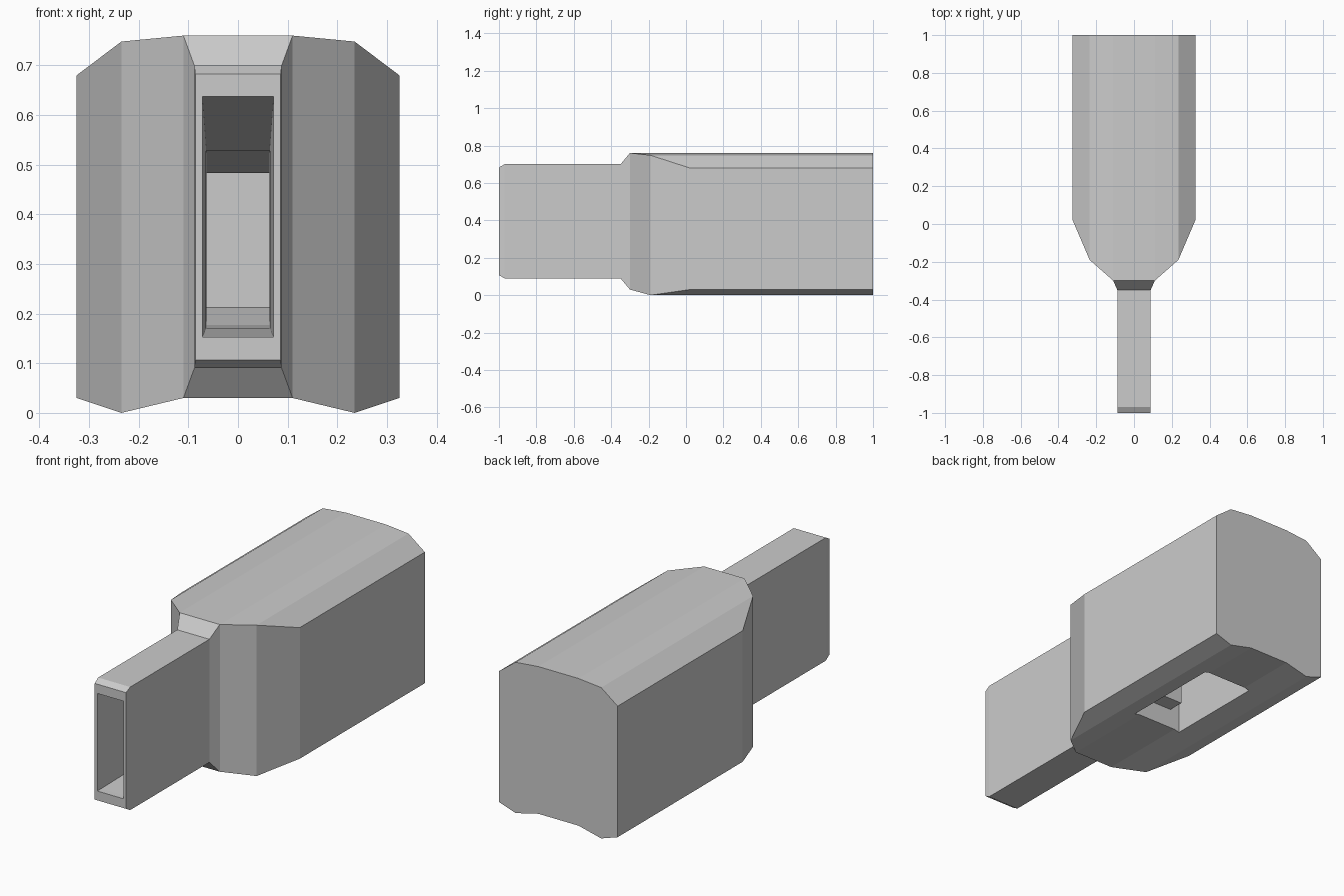
import bpy, bmesh

if "Cube" in bpy.data.objects:
    bpy.data.objects.remove(bpy.data.objects["Cube"])


def make_object(name, bm):
    bmesh.ops.recalc_face_normals(bm, faces=bm.faces)
    mesh = bpy.data.meshes.new(name)
    bm.to_mesh(mesh)
    bm.free()
    ob = bpy.data.objects.new(name, mesh)
    bpy.context.collection.objects.link(ob)
    return ob


def skin_rings(name, rings):
    """Closed skin through rings that have equal point counts."""
    bm = bmesh.new()
    loops = [[bm.verts.new(p) for p in ring] for ring in rings]
    n = len(loops[0])
    for a, b in zip(loops, loops[1:]):
        for i in range(n):
            j = (i + 1) % n
            bm.faces.new((a[i], a[j], b[j], b[i]))
    bm.faces.new(loops[0])
    bm.faces.new(loops[-1])
    return make_object(name, bm)


def box_loft(name, sections):
    """Loft rectangles given as (y, half width, bottom z, top z)."""
    return skin_rings(name, [[(-w, y, b), (w, y, b), (w, y, t), (-w, y, t)]
                             for y, w, b, t in sections])


# Body: faceted cross-section whose columns start further back toward the sides
half = [(0.11, 0.03, 0.76, -0.30), (0.235, 0.0, 0.748, -0.19), (0.325, 0.03, 0.68, 0.02)]
columns = [(-x, b, t, y) for x, b, t, y in reversed(half)] + half
bm = bmesh.new()
rings = []
for x, b, t, y in columns:
    rings.append([bm.verts.new(p) for p in ((x, y, b), (x, 1, b), (x, 1, t), (x, y, t))])
for a, c in zip(rings, rings[1:]):
    for i in (0, 2, 3):
        j = (i + 1) % 4
        bm.faces.new((a[i], a[j], c[j], c[i]))
bm.faces.new(rings[0])
bm.faces.new(rings[-1])
# single flat back
bm.faces.new([r[1] for r in rings] + [r[2] for r in reversed(rings)])
body = make_object("body", bm)

# Neck with flared collar, chamfered tip and an inner end inside the chamber
neck = box_loft("neck", [
    (0.25, 0.085, 0.13, 0.57), (-0.28, 0.085, 0.13, 0.57),
    (-0.30, 0.11, 0.03, 0.76), (-0.35, 0.088, 0.09, 0.70),
    (-0.97, 0.088, 0.09, 0.70), (-1.0, 0.086, 0.107, 0.683)])

# Chamber open at the underside, and the tapering slot in the neck
chamber = box_loft("chamber_cutter", [(0.17, 0.137, -0.1, 0.62), (0.69, 0.137, -0.1, 0.62)])
slot = box_loft("slot_cutter", [
    (-1.1, 0.072, 0.153, 0.637), (-0.97, 0.072, 0.153, 0.637),
    (-0.35, 0.064, 0.17, 0.528), (0.1, 0.063, 0.177, 0.483),
    (0.22, 0.063, 0.212, 0.483)])

for tool, op in ((chamber, 'DIFFERENCE'), (neck, 'UNION'), (slot, 'DIFFERENCE')):
    mod = body.modifiers.new(tool.name, 'BOOLEAN')
    mod.operation = op
    mod.solver = 'EXACT'
    mod.object = tool
    tool.hide_render = True

# Apply the cuts and drop the helpers
bpy.context.view_layer.update()
result = bpy.data.meshes.new_from_object(body.evaluated_get(bpy.context.evaluated_depsgraph_get()))
body.modifiers.clear()
body.data = result
for tool in (chamber, neck, slot):
    bpy.data.objects.remove(tool)
